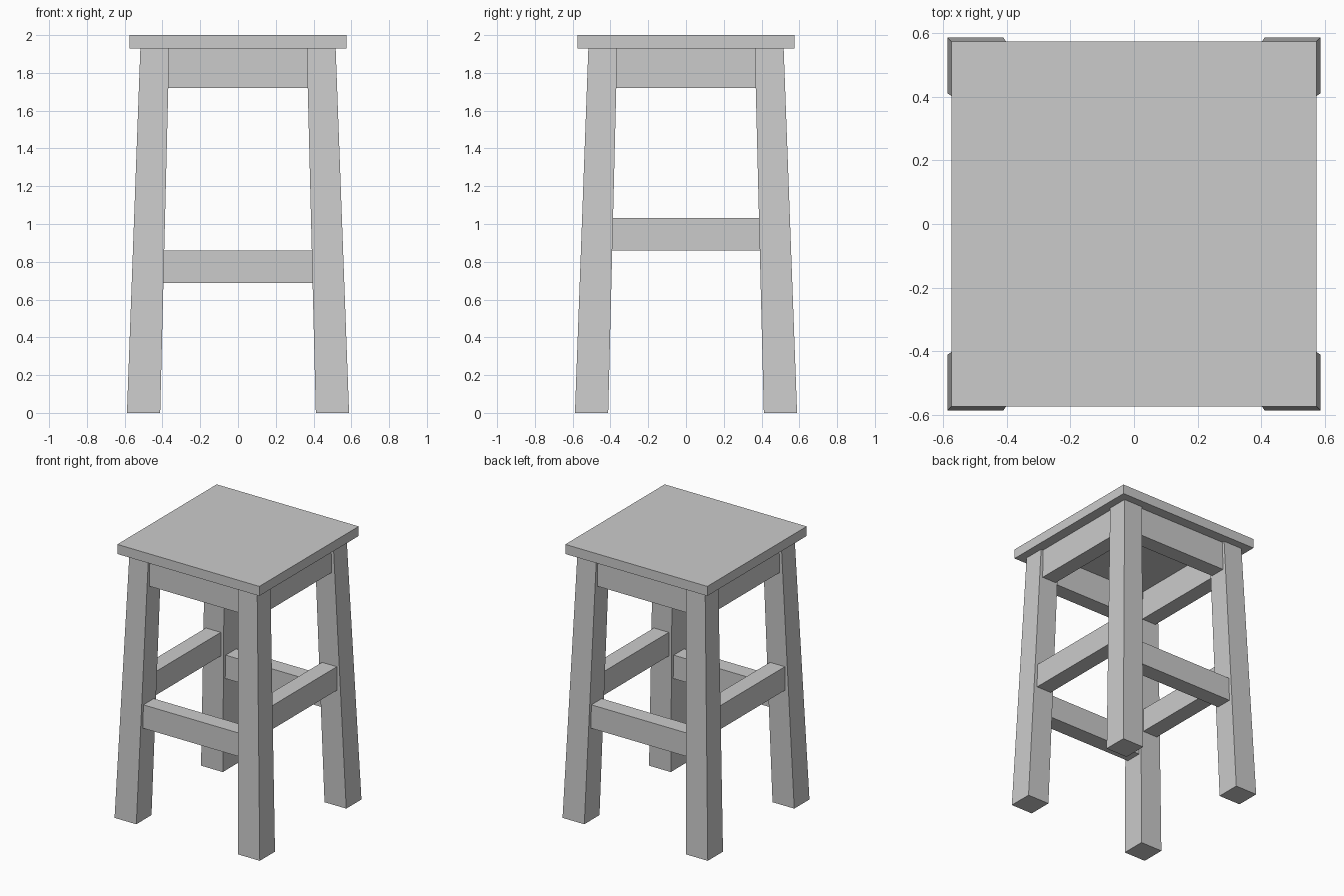
import bpy

if "Cube" in bpy.data.objects:
    bpy.data.objects.remove(bpy.data.objects["Cube"])

BOX_FACES = [(3, 2, 1, 0), (4, 5, 6, 7), (0, 1, 5, 4),
             (1, 2, 6, 5), (2, 3, 7, 6), (3, 0, 4, 7)]


def rect(x0, x1, y0, y1, z):
    return [(x0, y0, z), (x1, y0, z), (x1, y1, z), (x0, y1, z)]


def block(name, bottom, top):
    """Six-sided block between a bottom and a top rectangle."""
    mesh = bpy.data.meshes.new(name)
    mesh.from_pydata(bottom + top, [], BOX_FACES)
    obj = bpy.data.objects.new(name, mesh)
    bpy.context.collection.objects.link(obj)
    return obj


LEG_TOP = 1.93
IN_0, OUT_0 = 0.412, 0.588    # leg inner / outer faces at the floor
IN_1, OUT_1 = 0.364, 0.517    # and under the seat


def inner(z):
    return IN_0 + (IN_1 - IN_0) * z / LEG_TOP


def rail(name, side, axis, z0, z1, outer, thick):
    """Horizontal board between two legs, ends cut to the leg splay."""
    rings = []
    for z in (z0, z1):
        e = inner(z)
        a, b = sorted((side * outer, side * (outer - thick)))
        rings.append(rect(-e, e, a, b, z) if axis == 'x' else rect(a, b, -e, e, z))
    return block(name, *rings)


# seat
block("seat", rect(-0.575, 0.575, -0.575, 0.575, LEG_TOP),
      rect(-0.575, 0.575, -0.575, 0.575, 2.0))

# splayed, tapered legs
for sy, depth in ((-1, "front"), (1, "back")):
    for sx, hand in ((-1, "left"), (1, "right")):
        rings = []
        for i, o, z in ((IN_0, OUT_0, 0), (IN_1, OUT_1, LEG_TOP)):
            rings.append(rect(*sorted((sx * i, sx * o)), *sorted((sy * i, sy * o)), z))
        block(f"{depth}_{hand}_leg", *rings)

# aprons under the seat and stretchers lower down
for side, depth, hand in ((-1, "front", "left"), (1, "back", "right")):
    rail(depth + "_apron", side, 'x', 1.72, LEG_TOP, 0.499, 0.115)
    rail(hand + "_apron", side, 'y', 1.72, LEG_TOP, 0.499, 0.115)
    rail(depth + "_stretcher", side, 'x', 0.688, 0.86, 0.536, 0.12)
    rail(hand + "_stretcher", side, 'y', 0.86, 1.033, 0.53, 0.12)
